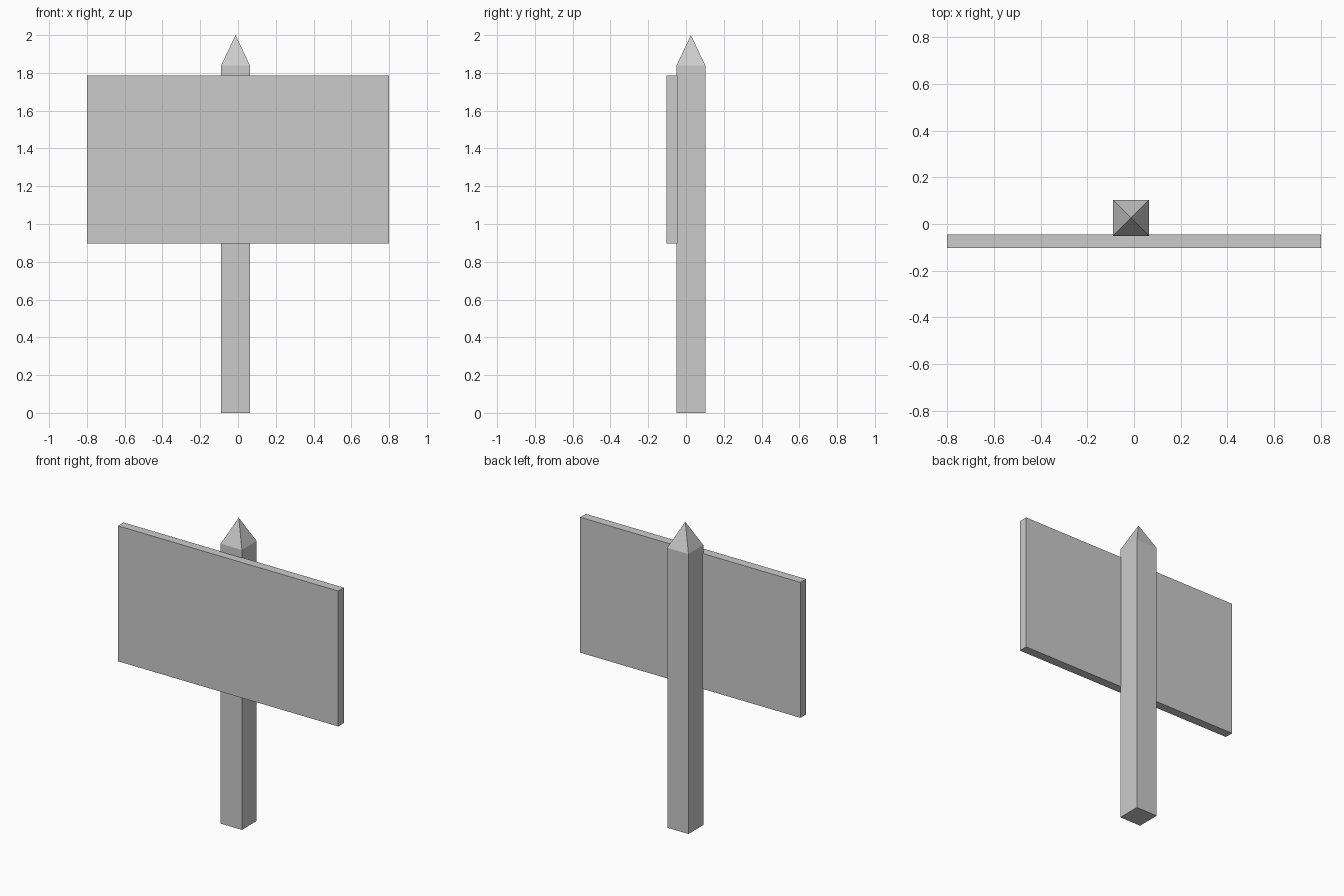
import bpy, bmesh
from mathutils import Matrix, Vector

if "Cube" in bpy.data.objects:
    bpy.data.objects.remove(bpy.data.objects["Cube"])


def add_box(bm, lo, hi):
    lo, hi = Vector(lo), Vector(hi)
    size = hi - lo
    mat = Matrix.Translation((lo + hi) / 2) @ Matrix.Diagonal((*size, 1))
    bmesh.ops.create_cube(bm, size=1, matrix=mat)


def finish(bm, name):
    bmesh.ops.recalc_face_normals(bm, faces=bm.faces)
    mesh = bpy.data.meshes.new(name)
    bm.to_mesh(mesh)
    bm.free()
    obj = bpy.data.objects.new(name, mesh)
    bpy.context.collection.objects.link(obj)


# Square post, its top face poked up into a pyramid point
bm = bmesh.new()
add_box(bm, (-0.09, -0.051, 0), (0.064, 0.103, 1.838))
top = max(bm.faces, key=lambda f: f.calc_center_median().z)
tip = bmesh.ops.poke(bm, faces=[top])["verts"][0]
tip.co.z = 2.0
finish(bm, "post")

# Sign board fixed to the front of the post
bm = bmesh.new()
add_box(bm, (-0.8, -0.103, 0.896), (0.8, -0.045, 1.785))
finish(bm, "sign_board")
